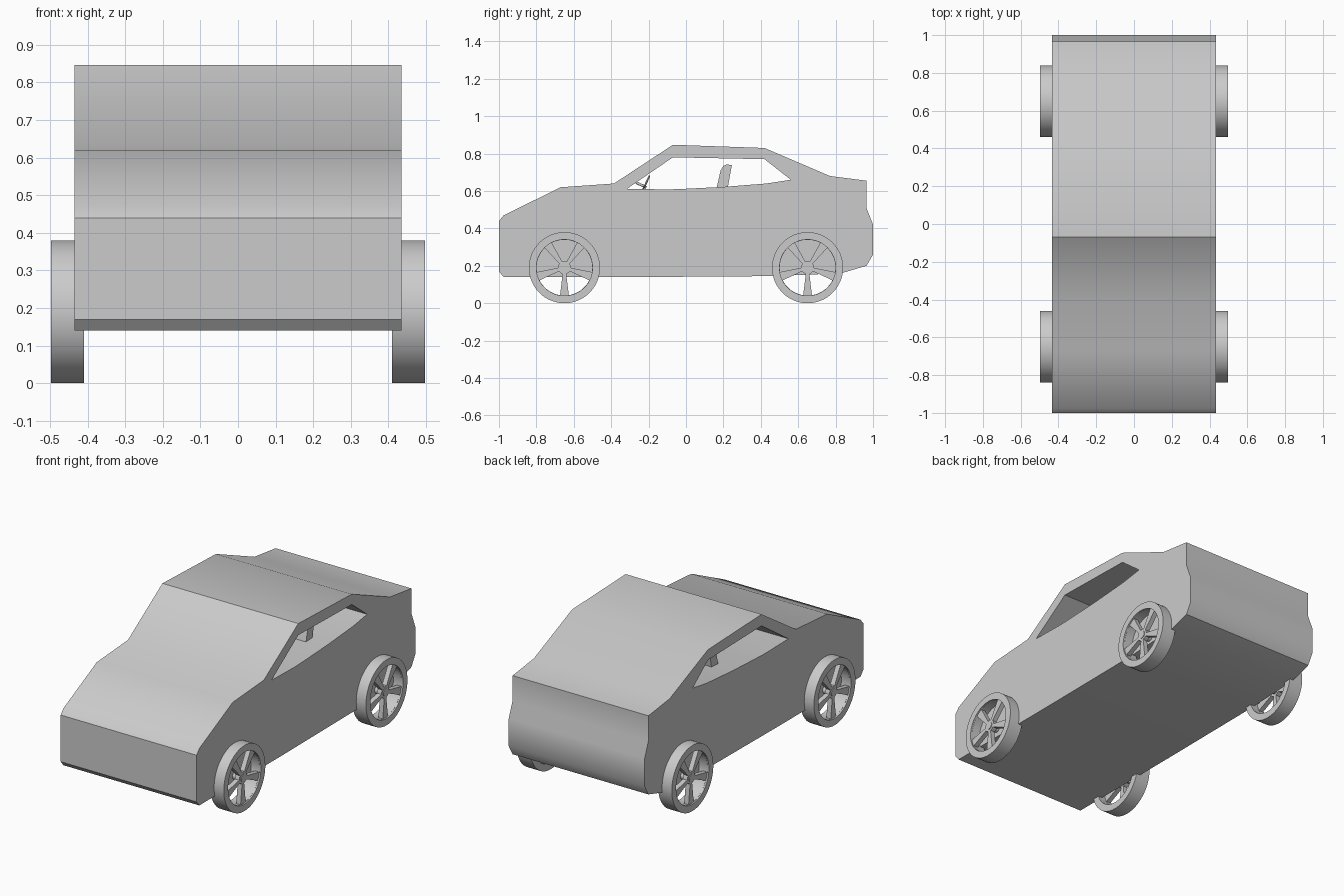
import bpy, bmesh
from math import sin, cos, pi, radians
from mathutils import Matrix, Vector

cube = bpy.data.objects.get("Cube")
if cube:
    bpy.data.objects.remove(cube, do_unlink=True)

grey = bpy.data.materials.new("plain_grey")
grey.use_nodes = True
colour = (0.6, 0.6, 0.6, 1)
grey.diffuse_color = colour
grey.node_tree.nodes["Principled BSDF"].inputs["Base Color"].default_value = colour

# Maps profile x, y and depth to the car's y, z and x
SIDE = Matrix(((0, 0, 1, 0), (1, 0, 0, 0), (0, 1, 0, 0), (0, 0, 0, 1)))


def finish(obj, angle=35):
    obj.data.materials.clear()
    obj.data.materials.append(grey)
    bpy.ops.object.select_all(action='DESELECT')
    obj.select_set(True)
    bpy.context.view_layer.objects.active = obj
    bpy.ops.object.shade_smooth_by_angle(angle=radians(angle))


def slab(name, outlines, x0, x1, y=0, z=0):
    """Extrude a side profile across x; later outlines are holes."""
    curve = bpy.data.curves.new(name + "_profile", 'CURVE')
    curve.dimensions = '2D'
    curve.fill_mode = 'BOTH'
    curve.extrude = (x1 - x0) / 2
    for pts in outlines:
        spline = curve.splines.new('POLY')
        spline.points.add(len(pts) - 1)
        for p, (a, b) in zip(spline.points, pts):
            p.co = (a, b, 0, 1)
        spline.use_cyclic_u = True
    helper = bpy.data.objects.new(name + "_helper", curve)
    bpy.context.collection.objects.link(helper)
    graph = bpy.context.evaluated_depsgraph_get()
    mesh = bpy.data.meshes.new_from_object(helper.evaluated_get(graph))
    bpy.data.objects.remove(helper, do_unlink=True)
    bm = bmesh.new()
    bm.from_mesh(mesh)
    bmesh.ops.remove_doubles(bm, verts=bm.verts, dist=1e-5)
    bmesh.ops.recalc_face_normals(bm, faces=bm.faces)
    bmesh.ops.transform(bm, verts=bm.verts,
                        matrix=Matrix.Translation(((x0 + x1) / 2, y, z)) @ SIDE)
    bmesh.ops.recalc_face_normals(bm, faces=bm.faces)
    bm.to_mesh(mesh)
    bm.free()
    mesh.name = name
    obj = bpy.data.objects.new(name, mesh)
    bpy.context.collection.objects.link(obj)
    finish(obj)
    return obj


def arc(r, start, end, n):
    return [(r * cos(start + (end - start) * i / n),
             r * sin(start + (end - start) * i / n)) for i in range(n + 1)]


def circle(r, n=64):
    return arc(r, 0, 2 * pi, n)[:-1]


# Body with the side windows cut straight through
body = [(-1, .17), (-1, .44), (-.975, .47), (-.67, .62), (-.385, .64),
        (-.07, .847), (.42, .83), (.77, .68), (.965, .655), (.965, .51),
        (1, .42), (1, .26), (.965, .2), (.83, .16), (.47, .145),
        (-.22, .14), (-.975, .14)]
window = [(-.315, .612), (-.07, .78), (.42, .77), (.56, .66), (.43, .64),
          (.2, .622), (0, .612), (-.1, .608)]
slab("car_body", [body, window], -.435, .435)

# Wheels: rim ring, five spokes and a hub
RADIUS = .19
holes = []
for k in range(5):
    mid = pi / 2 + k * 2 * pi / 5
    wide, narrow = radians(27), radians(20)
    holes.append(arc(.149, mid - wide, mid + wide, 10)
                 + arc(.035, mid + narrow, mid - narrow, 2))
for end, y in (("front", -.65), ("rear", .65)):
    for side, s in (("left", 1), ("right", -1)):
        def part(name, outlines, near, far):
            x0, x1 = sorted((s * near, s * far))
            slab(f"{end}_{side}_{name}", outlines, x0, x1, y, RADIUS)
        part("rim", [circle(RADIUS), circle(.15)], .41, .497)
        part("spokes", [circle(.151)] + holes, .46, .488)
        part("hub", [circle(.022, 24)], .435, .492)

# Seat backs
seat = [(.16, .6), (.185, .71), (.2, .735), (.22, .742), (.245, .738),
        (.22, .6)]
slab("left_seat", [seat], .08, .32)
slab("right_seat", [seat], -.32, -.08)

# Steering wheel and column
tilt = Matrix.Rotation(radians(65), 3, 'X')
centre = Vector((.2, -.212, .645))
bpy.ops.mesh.primitive_torus_add(major_radius=.038, minor_radius=.005,
                                 major_segments=32, minor_segments=8,
                                 location=centre, rotation=tilt.to_euler())
bpy.context.object.name = "steering_wheel"
finish(bpy.context.object)
bpy.ops.mesh.primitive_cylinder_add(vertices=12, radius=.007, depth=.06,
                                    location=centre + tilt @ Vector((0, 0, .03)),
                                    rotation=tilt.to_euler())
column = bpy.context.object
column.name = "steering_column"
# Run the column forward and down from the wheel
column.location = centre + Vector((0, -.027, -.013))
finish(column)
for name, turn in (("steering_crossbar", 0), ("steering_upright", pi / 2)):
    bpy.ops.mesh.primitive_cube_add(size=1, location=centre)
    bar = bpy.context.object
    bar.name = name
    bar.scale = (.074, .008, .005)
    bar.rotation_euler = (tilt @ Matrix.Rotation(turn, 3, 'Z')).to_euler()
    finish(bar)
